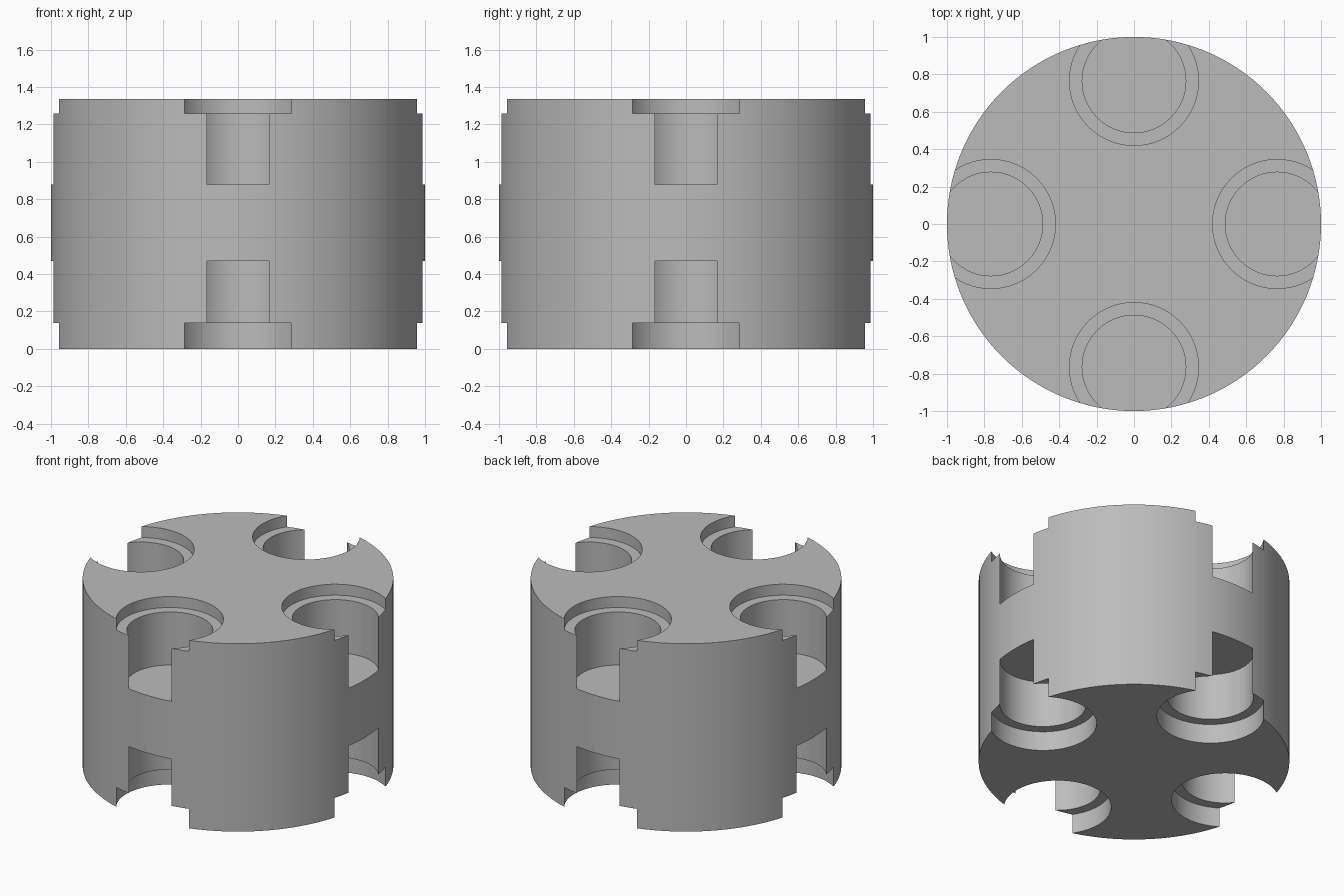
import bpy
import bmesh
import math
from mathutils import Matrix, Vector

cube = bpy.data.objects.get("Cube")
if cube:
    bpy.data.objects.remove(cube, do_unlink=True)

HEIGHT = 1.335
OFFSET = 0.765        # pocket axis distance from the centre
BORE, RIM = 0.277, 0.345

grey = bpy.data.materials.new("plain grey")
grey.use_nodes = True
colour = (0.5, 0.5, 0.5, 1)
grey.diffuse_color = colour
grey.node_tree.nodes["Principled BSDF"].inputs["Base Color"].default_value = colour


def lathe(name, profile, sides, centres):
    """Closed solids of revolution from (radius, z) rings, one per centre."""
    bm = bmesh.new()
    for centre in centres:
        rings = []
        for r, z in profile:
            rings.append([bm.verts.new(centre + Vector((
                r * math.cos(math.tau * i / sides),
                r * math.sin(math.tau * i / sides), z))) for i in range(sides)])
        bm.faces.new(rings[0])
        bm.faces.new(rings[-1])
        for a, b in zip(rings, rings[1:]):
            for i in range(sides):
                j = (i + 1) % sides
                bm.faces.new((a[i], a[j], b[j], b[i]))
    bmesh.ops.recalc_face_normals(bm, faces=bm.faces)
    mesh = bpy.data.meshes.new(name)
    bm.to_mesh(mesh)
    bm.free()
    mesh.materials.append(grey)
    obj = bpy.data.objects.new(name, mesh)
    bpy.context.collection.objects.link(obj)
    return obj


# Main drum
body = lathe("drum_body", [(1, 0), (1, HEIGHT)], 128, [Vector()])

# Stepped pockets, four above and four below, open through the side wall
centres = [Matrix.Rotation(math.tau * k / 4, 3, 'Z') @ Vector((OFFSET, 0, 0))
           for k in range(4)]
top = [(BORE, 0.88), (BORE, 1.257), (RIM, 1.257), (RIM, HEIGHT + 0.1)]
bottom = [(RIM, -0.1), (RIM, 0.138), (BORE, 0.138), (BORE, 0.47)]

for name, profile in (("top_pockets", top), ("bottom_pockets", bottom)):
    cutter = lathe(name, profile, 64, centres)
    cutter.hide_render = True
    cut = body.modifiers.new(name, 'BOOLEAN')
    cut.operation = 'DIFFERENCE'
    cut.solver = 'EXACT'
    cut.object = cutter
    bpy.context.view_layer.objects.active = body
    bpy.ops.object.modifier_apply(modifier=cut.name)
    bpy.data.objects.remove(cutter, do_unlink=True)

# Smooth walls with crisp edges
bpy.ops.object.select_all(action='DESELECT')
body.select_set(True)
bpy.context.view_layer.objects.active = body
bpy.ops.object.shade_smooth_by_angle(angle=math.radians(30))
